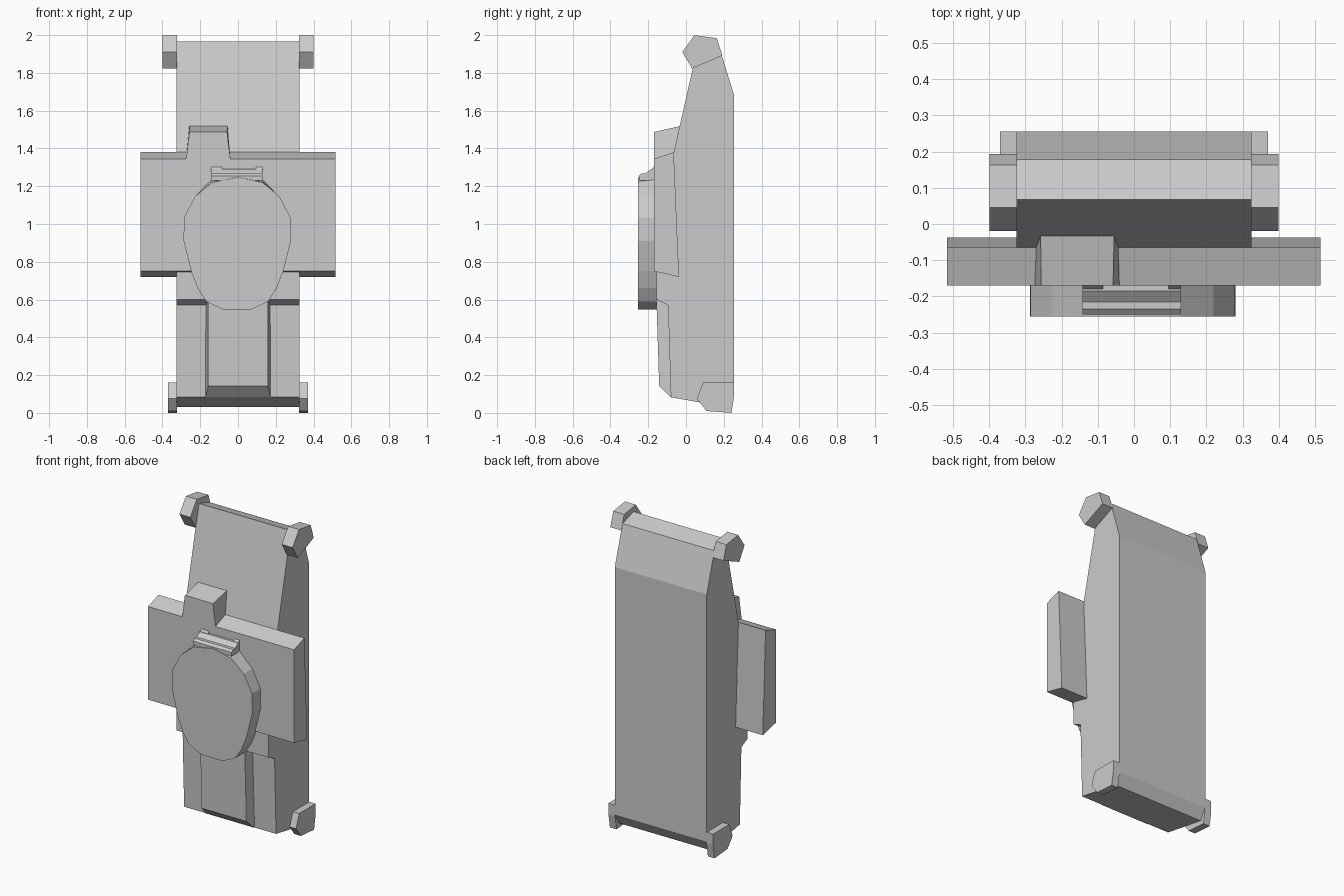
import bpy, bmesh


def loft(name, loop_a, loop_b):
    """Closed solid between two matching 3D loops."""
    bm = bmesh.new()
    a = [bm.verts.new(p) for p in loop_a]
    b = [bm.verts.new(p) for p in loop_b]
    n = len(a)
    bm.faces.new(a)
    bm.faces.new(b[::-1])
    for i in range(n):
        j = (i + 1) % n
        bm.faces.new((a[i], b[i], b[j], a[j]))
    bmesh.ops.recalc_face_normals(bm, faces=bm.faces[:])
    mesh = bpy.data.meshes.new(name)
    bm.to_mesh(mesh)
    bm.free()
    ob = bpy.data.objects.new(name, mesh)
    bpy.context.collection.objects.link(ob)
    return ob


def prism(name, profile, x0, x1):
    """Extrude a (y, z) side profile along x."""
    return loft(name, [(x0, y, z) for y, z in profile],
                [(x1, y, z) for y, z in profile])


def mirrored(ob):
    mod = ob.modifiers.new("mirror_x", 'MIRROR')
    mod.use_axis[0] = True
    return ob


# Main slab, with the lower front stepped back
prism("body", [(0.068, 1.965), (0.178, 1.93), (0.255, 1.68), (0.255, 0.10),
               (0.215, 0.03), (-0.08, 0.083), (-0.095, 0.57), (-0.157, 0.60),
               (-0.157, 0.95), (-0.065, 1.38)], -0.325, 0.325)

# Corner lugs, top and bottom
mirrored(prism("top_lug", [(0.045, 2.0), (0.163, 1.983), (0.193, 1.892),
                           (0.033, 1.823), (-0.02, 1.91)], 0.323, 0.40))
mirrored(prism("bottom_lug", [(0.09, 0.16), (0.255, 0.16), (0.255, 0.09),
                              (0.24, 0.0), (0.108, 0.01), (0.058, 0.075)],
               0.323, 0.37))

# Wide cross plate
prism("cross_plate", [(-0.17, 1.345), (-0.065, 1.38), (-0.037, 0.72),
                      (-0.17, 0.75)], -0.517, 0.515)

# Tapered tab above the plate
loft("top_tab",
     [(-0.275, -0.17, 1.34), (-0.04, -0.17, 1.34), (-0.04, -0.04, 1.34), (-0.275, -0.04, 1.34)],
     [(-0.257, -0.17, 1.487), (-0.058, -0.17, 1.487), (-0.055, -0.032, 1.518), (-0.258, -0.032, 1.518)])

# Raised lower panel with slanted sides and chamfered foot
panel = [(-0.07, 0.083), (-0.083, 0.083), (-0.142, 0.142), (-0.157, 0.61), (-0.07, 0.61)]
half = [0.175, 0.172, 0.158, 0.158, 0.175]
loft("lower_panel", [(-w, y, z) for w, (y, z) in zip(half, panel)],
     [(w, y, z) for w, (y, z) in zip(half, panel)])

# Faceted oval disc, back edge raised a little at the crown
outline = [(0.0, 1.247), (0.13, 1.22), (0.22, 1.145), (0.278, 1.035), (0.28, 0.91),
           (0.24, 0.75), (0.205, 0.66), (0.16, 0.59), (0.07, 0.547)]
outline += [(-x - 0.008, z) for x, z in outline[:0:-1]]
loft("front_disc", [(x, -0.255, z) for x, z in outline],
     [(x, -0.15, z + (0.018 if z > 1.2 else 0)) for x, z in outline])

# Clip over the disc, with a small ear at each end
prism("clip", [(-0.25, 1.23), (-0.25, 1.255), (-0.235, 1.268), (-0.215, 1.268),
               (-0.185, 1.29), (-0.165, 1.29), (-0.165, 1.23)], -0.142, 0.13)
for x0, x1 in ((-0.142, -0.085), (0.095, 0.13)):
    prism("clip_ear", [(-0.188, 1.28), (-0.17, 1.303), (-0.165, 1.303), (-0.165, 1.28)], x0, x1)
